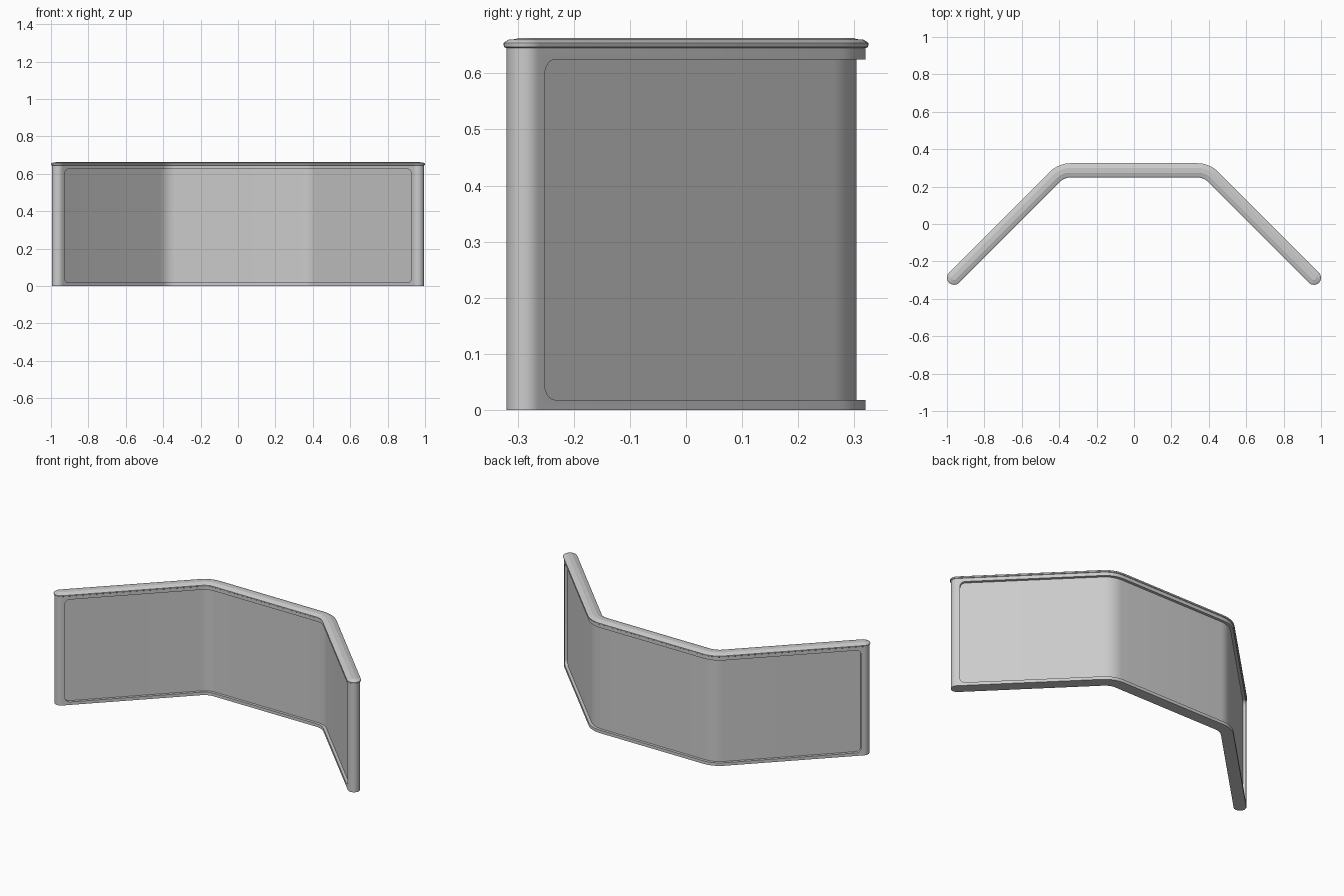
import bpy, bmesh, math

cube = bpy.data.objects.get("Cube")
if cube:
    bpy.data.objects.remove(cube)

# Plan of the centre line: a straight middle, two rounded bends, two slanted arms
BACK_Y, BEND_X, RADIUS = 0.287, 0.388, 0.12
TURN = math.pi / 4
TRIM = RADIUS * math.tan(TURN / 2)
FLAT = BEND_X - TRIM
ARC = RADIUS * TURN
END = FLAT + ARC + 2 * BACK_Y / math.sin(TURN) - TRIM

grey = bpy.data.materials.new("wall grey")
grey.use_nodes = True
colour = (0.6, 0.6, 0.6, 1)
grey.diffuse_color = colour
grey.node_tree.nodes["Principled BSDF"].inputs["Base Color"].default_value = colour


def on_path(s, offset):
    """Point at distance s from the middle, moved sideways by offset."""
    a = abs(s)
    turn = min(max((a - FLAT) / RADIUS, 0), TURN)
    rest = max(a - FLAT - ARC, 0)
    x = min(a, FLAT) + RADIUS * math.sin(turn) + rest * math.cos(turn)
    y = BACK_Y - RADIUS * (1 - math.cos(turn)) - rest * math.sin(turn)
    x += offset * math.sin(turn)
    y += offset * math.cos(turn)
    return math.copysign(x, s), y


def bend_stops(steps=8):
    right = [FLAT + ARC * i / steps for i in range(steps + 1)]
    return [-s for s in reversed(right)] + right


def outline(half, steps=16):
    """Round-ended outline of the wall at a given half thickness."""
    stops = [-END] + bend_stops() + [END]
    pts = [on_path(s, half) for s in stops]
    ex, ey = on_path(END, 0)
    cap = []
    for i in range(1, steps):
        a = TURN - math.pi * i / steps
        cap.append((ex + half * math.cos(a), ey + half * math.sin(a)))
    pts += cap
    pts += [on_path(s, -half) for s in reversed(stops)]
    pts += [(-x, y) for x, y in reversed(cap)]
    return pts


def loft(name, rings):
    """Closed solid through a list of rings of 3D points."""
    bm = bmesh.new()
    loops = [[bm.verts.new(p) for p in ring] for ring in rings]
    for low, high in zip(loops, loops[1:]):
        for i in range(len(low)):
            j = (i + 1) % len(low)
            bm.faces.new((low[i], low[j], high[j], high[i]))
    bm.faces.new(loops[0][::-1])
    bm.faces.new(loops[-1])
    bmesh.ops.recalc_face_normals(bm, faces=bm.faces)
    mesh = bpy.data.meshes.new(name)
    bm.to_mesh(mesh)
    bm.free()
    obj = bpy.data.objects.new(name, mesh)
    obj.data.materials.append(grey)
    bpy.context.collection.objects.link(obj)
    return obj


def stack(name, profile):
    return loft(name, [[(x, y, z) for x, y in outline(h)] for h, z in profile])


def activate(obj):
    bpy.ops.object.select_all(action="DESELECT")
    obj.select_set(True)
    bpy.context.view_layer.objects.active = obj


def panel_cutter(name, inner, outer, low=0.018, high=0.625, corner=0.027):
    """Rounded rectangle bent along the wall."""
    reach = END - 0.017
    steps = 8
    edge = []
    for i in range(steps + 1):
        a = math.pi / 2 * i / steps
        edge.append((reach - corner * (1 - math.sin(a)), corner * (1 - math.cos(a))))
    sections = [(-s, d) for s, d in reversed(edge)]
    sections += [(s, 0) for s in bend_stops()] + edge
    rings = []
    for s, inset in sections:
        a, b = on_path(s, inner), on_path(s, outer)
        z0, z1 = low + inset, high - inset
        rings.append([(*a, z0), (*b, z0), (*b, z1), (*a, z1)])
    return loft(name, rings)


# Wall body with a sunken panel on each side
body = stack("wall_body", [(0.033, 0), (0.033, 0.646)])
for side, name in ((1, "back_panel_cutter"), (-1, "front_panel_cutter")):
    cutter = panel_cutter(name, side * 0.017, side * 0.06)
    cutter.hide_render = True
    cut = body.modifiers.new(name, "BOOLEAN")
    cut.operation = "DIFFERENCE"
    cut.solver = "EXACT"
    cut.object = cutter
    activate(body)
    bpy.ops.object.modifier_apply(modifier=cut.name)
    bpy.data.objects.remove(cutter)

# Coping along the top: rounded lip, sloped shoulder and a low central ridge
coping = stack("top_coping", [
    (0.034, 0.645), (0.037, 0.647), (0.038, 0.650), (0.038, 0.654),
    (0.036, 0.656), (0.029, 0.660), (0.016, 0.661), (0.013, 0.663)])

for obj in (body, coping):
    activate(obj)
    bpy.ops.object.shade_smooth_by_angle(angle=math.radians(30))
